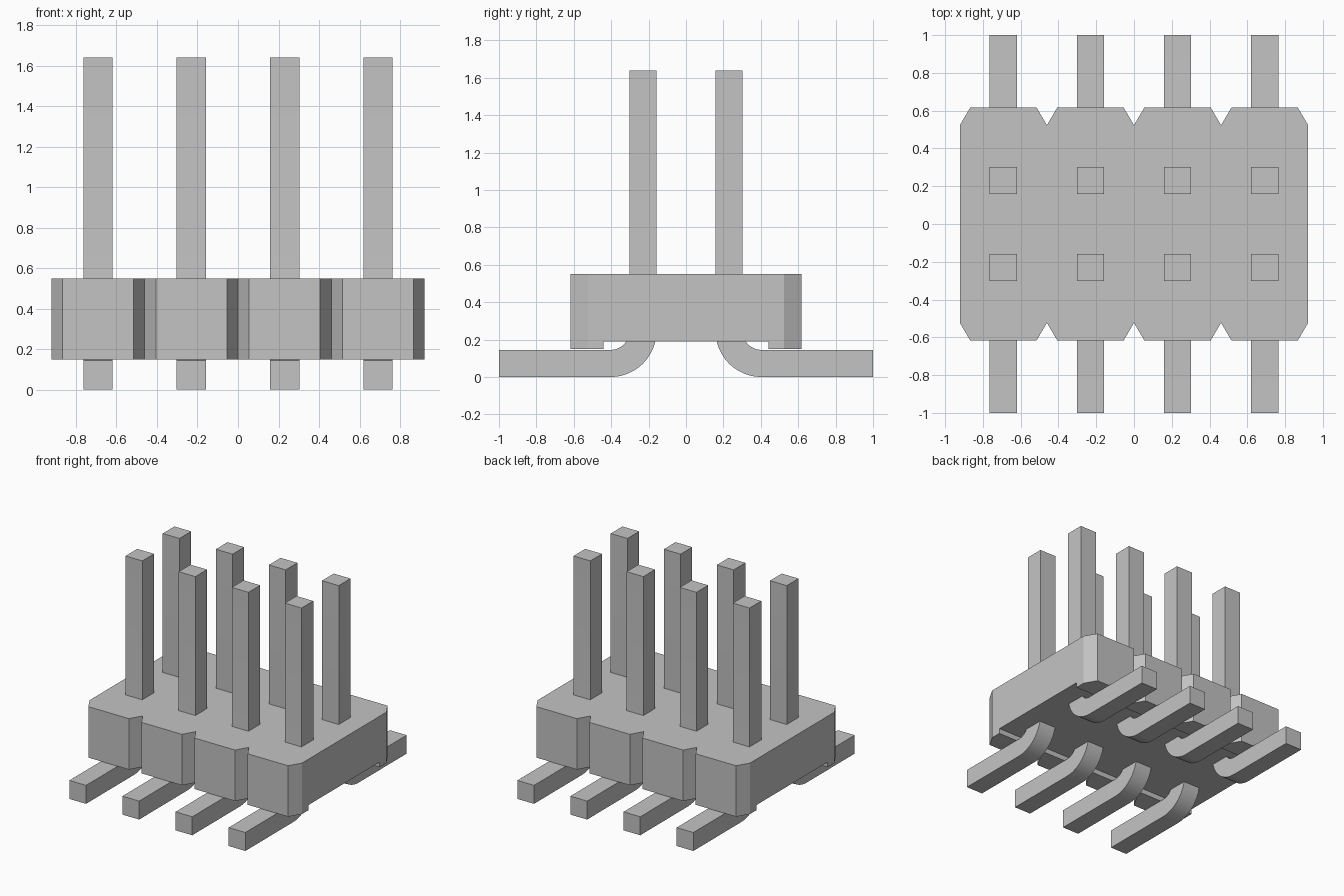
import bpy, bmesh
from math import sin, cos, pi
from mathutils import Vector

default = bpy.data.objects.get("Cube")
if default:
    bpy.data.objects.remove(default, do_unlink=True)

grey = bpy.data.materials.new("plain grey")
grey.use_nodes = True
colour = (0.55, 0.55, 0.55, 1)
grey.diffuse_color = colour
grey.node_tree.nodes["Principled BSDF"].inputs["Base Color"].default_value = colour


def prism(name, outline, direction):
    """Extrude a closed outline of 3D points along a direction."""
    bm = bmesh.new()
    face = bm.faces.new([bm.verts.new(p) for p in outline])
    extruded = bmesh.ops.extrude_face_region(bm, geom=[face])["geom"]
    verts = [g for g in extruded if isinstance(g, bmesh.types.BMVert)]
    bmesh.ops.translate(bm, verts=verts, vec=Vector(direction))
    bmesh.ops.recalc_face_normals(bm, faces=bm.faces)
    mesh = bpy.data.meshes.new(name)
    bm.to_mesh(mesh)
    bm.free()
    mesh.materials.append(grey)
    obj = bpy.data.objects.new(name, mesh)
    bpy.context.collection.objects.link(obj)
    return obj


PITCH = 0.461
HALF_X, HALF_Y, NOTCH_Y, CUT = 2 * PITCH, 0.617, 0.523, 0.055
BOTTOM, TOP, RECESS = 0.15, 0.55, 0.19

# Housing: four joined cells with bevelled corners, giving V notches between them
front = [(-HALF_X, -NOTCH_Y)]
for i in range(4):
    left = -HALF_X + i * PITCH
    front += [(left + CUT, -HALF_Y), (left + PITCH - CUT, -HALF_Y),
              (left + PITCH, -NOTCH_Y)]
back = [(-x, -y) for x, y in front]
housing = prism("housing", [(x, y, BOTTOM) for x, y in front + back], (0, 0, TOP - BOTTOM))

# Shallow channel under the housing
channel = prism("channel_cutter",
                [(-1, -0.44, 0), (-1, 0.44, 0), (-1, 0.44, RECESS), (-1, -0.44, RECESS)],
                (2, 0, 0))
channel.hide_render = True
cut = housing.modifiers.new("channel", "BOOLEAN")
cut.operation = "DIFFERENCE"
cut.solver = "EXACT"
cut.object = channel
bpy.context.view_layer.objects.active = housing
housing.select_set(True)
bpy.ops.object.modifier_apply(modifier=cut.name)
bpy.data.objects.remove(channel, do_unlink=True)

# Pins: straight post, rounded bend, flat foot
WIDTH, BEND_Y, OUTER, STEPS = 0.145, 0.403, 0.245, 12
INNER = OUTER - WIDTH
PIN_TOP, FOOT_END = 1.64, 1.0


def arc(radius):
    angles = [pi + pi / 2 * i / STEPS for i in range(STEPS + 1)]
    return [(BEND_Y + radius * cos(a), OUTER + radius * sin(a)) for a in angles]


profile = [(BEND_Y - OUTER, PIN_TOP)] + arc(OUTER)
profile += [(FOOT_END, 0), (FOOT_END, WIDTH)]
profile += arc(INNER)[::-1] + [(BEND_Y - INNER, PIN_TOP)]

for side, row in ((-1, "front"), (1, "back")):
    for i in range(4):
        x = (i - 1.5) * PITCH - WIDTH / 2
        pin = prism(f"{row}_pin_{i + 1}", [(x, side * y, z) for y, z in profile], (WIDTH, 0, 0))
        bpy.ops.object.select_all(action="DESELECT")
        pin.select_set(True)
        bpy.context.view_layer.objects.active = pin
        bpy.ops.object.shade_smooth_by_angle(angle=pi / 6)
